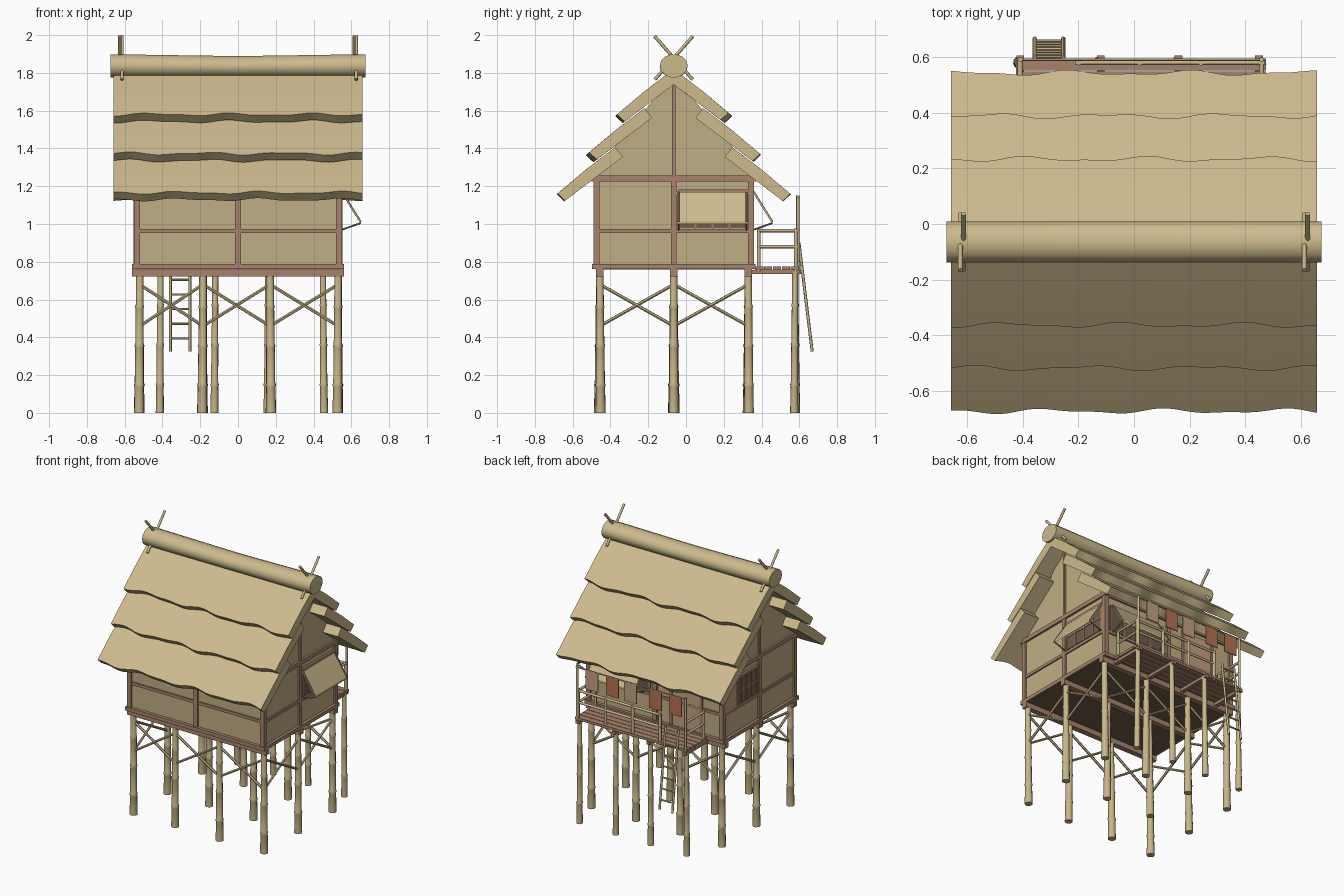
import bpy, bmesh, math, random
from mathutils import Vector

random.seed(4)
cube = bpy.data.objects.get("Cube")
if cube:
    bpy.data.objects.remove(cube, do_unlink=True)


def material(name, rgb):
    m = bpy.data.materials.new(name)
    m.use_nodes = True
    m.diffuse_color = (*rgb, 1)
    bsdf = m.node_tree.nodes["Principled BSDF"]
    bsdf.inputs["Base Color"].default_value = (*rgb, 1)
    bsdf.inputs["Roughness"].default_value = 0.9
    return m


THATCH = material("straw thatch", (0.61, 0.49, 0.27))
WALL = material("woven wall", (0.53, 0.42, 0.24))
BAMBOO = material("bamboo", (0.58, 0.47, 0.26))
WOOD = material("reddish wood", (0.38, 0.23, 0.15))
DARK = material("dark wood", (0.16, 0.11, 0.07))
CLOTH = material("orange cloth", (0.46, 0.17, 0.09))
TAN = material("tan cloth", (0.55, 0.36, 0.22))

MID = -0.065                     # y of the ridge
LEG_X = (-0.52, -0.185, 0.17, 0.53)
LEG_Y = (-0.456, MID, 0.33)


def finish(name, bm, mat, smooth=False):
    bmesh.ops.recalc_face_normals(bm, faces=bm.faces)
    me = bpy.data.meshes.new(name)
    bm.to_mesh(me)
    bm.free()
    me.materials.append(mat)
    ob = bpy.data.objects.new(name, me)
    bpy.context.collection.objects.link(ob)
    if smooth:
        bpy.ops.object.select_all(action='DESELECT')
        ob.select_set(True)
        bpy.context.view_layer.objects.active = ob
        bpy.ops.object.shade_smooth_by_angle(angle=math.radians(50))
    return ob


def loft(name, rings, mat, smooth=False):
    """Skin a list of equal-length point rings and cap both ends."""
    bm = bmesh.new()
    vs = [[bm.verts.new(p) for p in r] for r in rings]
    n = len(rings[0])
    for a, b in zip(vs, vs[1:]):
        for i in range(n):
            j = (i + 1) % n
            bm.faces.new((a[i], a[j], b[j], b[i]))
    bm.faces.new(vs[0])
    bm.faces.new(vs[-1])
    return finish(name, bm, mat, smooth)


def prism(name, pts, axis, lo, hi, mat):
    """Extrude a (horizontal, z) profile along x or y."""
    def place(t):
        return [(t, h, z) if axis == "x" else (h, t, z) for h, z in pts]
    return loft(name, [place(lo), place(hi)], mat)


def box(name, x, y, z, mat):
    return prism(name, [(x[0], z[0]), (x[1], z[0]), (x[1], z[1]), (x[0], z[1])], "y", y[0], y[1], mat)


def rod(name, a, b, radii, mat=BAMBOO, n=8):
    """Round pole from a to b; radii is one radius or a list of (position, radius)."""
    a, b = Vector(a), Vector(b)
    d = b - a
    u = d.orthogonal().normalized()
    v = d.normalized().cross(u)
    if not isinstance(radii, list):
        radii = [(0, radii), (1, radii)]
    angles = [math.tau * i / n for i in range(n)]
    rings = [[a + d * t + (u * math.cos(q) + v * math.sin(q)) * r for q in angles] for t, r in radii]
    return loft(name, rings, mat, True)


def bamboo_leg(name, x, y, top, r):
    """Tapered stem with swollen joints and a slight lean."""
    radii = [(0, r)]
    for t in (0.2, 0.48, 0.76):
        k = r * (1 - 0.25 * t)
        radii += [(t - 0.015, k * 0.95), (t, k * 1.1), (t + 0.015, k * 0.92)]
    radii.append((1, r * 0.75))
    lean = random.uniform(-0.006, 0.006)
    rod(name, (x + lean, y - lean, 0), (x, y, top), radii, n=10)


# Legs and cross braces
for x in LEG_X:
    for y in LEG_Y:
        bamboo_leg("house_leg", x, y, 0.74, 0.027)


def cross_brace(a, b):
    for lo, hi in ((0.46, 0.68), (0.68, 0.46)):
        rod("cross_brace", (*a, lo), (*b, hi), 0.009, n=6)


for y in (LEG_Y[0], LEG_Y[-1]):
    for x0, x1 in zip(LEG_X, LEG_X[1:]):
        cross_brace((x0, y), (x1, y))
for x in (LEG_X[0], LEG_X[-1]):
    for y0, y1 in zip(LEG_Y, LEG_Y[1:]):
        cross_brace((x, y0), (x, y1))

# Floor and floor beams
for y in LEG_Y:
    box("floor_beam", (-0.56, 0.56), (y - 0.02, y + 0.02), (0.723, 0.765), WOOD)
box("floor", (-0.545, 0.545), (-0.48, 0.35), (0.76, 0.786), DARK)
for y in (-0.48, 0.35):
    box("sill_long", (-0.56, 0.56), (y - 0.018, y + 0.018), (0.762, 0.788), WOOD)
for x in (-0.545, 0.545):
    box("sill_short", (x - 0.015, x + 0.015), (-0.498, 0.368), (0.762, 0.788), WOOD)

# Walls and gables
box("wall_body", (-0.54, 0.54), (-0.475, 0.345), (0.785, 1.25), WALL)
prism("gable_wall", [(MID - 0.44, 1.25), (MID + 0.44, 1.25), (MID, 1.79)], "x", -0.54, 0.54, WALL)

# Timber frame
for x in (-0.535, 0, 0.535):
    for y in (-0.475, 0.345):
        box("wall_post", (x - 0.016, x + 0.016), (y - 0.016, y + 0.016), (0.78, 1.25), WOOD)
for s in (-1, 1):
    x = s * 0.54
    box("side_post", (x - 0.012, x + 0.012), (MID - 0.014, MID + 0.014), (0.78, 1.25), WOOD)
    box("gable_post", (x - 0.01, x + 0.01), (MID - 0.01, MID + 0.01), (1.25, 1.79), WOOD)
    box("side_rail", (x - 0.01, x + 0.01), (-0.475, 0.345), (0.953, 0.974), WOOD)
    box("gable_beam", (x - 0.015, x + 0.015), (-0.5, 0.37), (1.226, 1.256), WOOD)
for y in (-0.475, 0.345):
    box("long_rail", (-0.535, 0.535), (y - 0.01, y + 0.01), (0.953, 0.974), WOOD)
    box("wall_plate", (-0.55, 0.55), (y - 0.014, y + 0.014), (1.226, 1.256), WOOD)

# Side windows: dark openings with lattice bars
for s in (-1, 1):
    x = s * 0.543
    lo, hi = (-0.04, 0.19) if s < 0 else (-0.04, 0.32)
    box("side_window_opening", (x - 0.004, x + 0.004), (lo, hi), (0.98, 1.17), DARK)
    box("window_head", (x - 0.012, x + 0.012), (lo, 0.33), (1.165, 1.183), WOOD)
    for i in range(5):
        y = lo + (hi - lo) * i / 4
        box("window_bar", (x - 0.008, x + 0.008), (y - 0.006, y + 0.006), (0.975, 1.17), WOOD)
    box("window_crossbar", (x - 0.008, x + 0.008), (lo, hi), (1.07, 1.08), WOOD)
box("window_shutter", (-0.552, -0.538), (0.2, 0.335), (0.975, 1.17), TAN)

# Back window and door
box("back_window_opening", (0.04, 0.5), (0.341, 0.349), (0.98, 1.17), DARK)
for i in range(5):
    x = 0.05 + 0.11 * i
    box("back_window_bar", (x - 0.006, x + 0.006), (0.342, 0.353), (0.975, 1.17), WOOD)
box("back_door", (-0.36, -0.14), (0.34, 0.354), (0.785, 1.2), TAN)
for x in (-0.37, -0.13):
    box("door_jamb", (x - 0.01, x + 0.01), (0.338, 0.36), (0.785, 1.22), WOOD)


# Propped awnings over the side and back windows
def awning(axis, wall, lo, hi):
    out = wall + 0.1
    prism("awning", [(wall, 1.16), (wall, 1.172), (out, 1.016), (out, 1.0)], axis, lo, hi, THATCH)
    for t in (lo + 0.01, hi - 0.01):
        def at(h, z):
            return (h, t, z) if axis == "y" else (t, h, z)
        rod("awning_edge", at(wall, 1.17), at(out, 1.01), 0.006, WOOD, 6)
        rod("awning_prop", at(wall, 0.97), at(out, 1.005), 0.005, WOOD, 6)


awning("y", 0.55, -0.05, 0.33)
prism_wall = 0.358
out = prism_wall + 0.1
prism("back_awning", [(prism_wall, 1.16), (prism_wall, 1.172), (out, 1.016), (out, 1.0)], "x", 0.08, 0.49, THATCH)
for x in (0.09, 0.48):
    rod("back_awning_edge", (x, prism_wall, 1.17), (x, out, 1.01), 0.006, WOOD, 6)
    rod("back_awning_prop", (x, prism_wall, 0.97), (x, out, 1.005), 0.005, WOOD, 6)

# Layered thatch with wavy lower edges
SLOPE = math.atan2(0.24, 0.30)
CS, SN = math.cos(SLOPE), math.sin(SLOPE)
for k in range(3):
    d0, z0 = 0.155 * k, 1.82 - 0.207 * k
    for s in (-1, 1):
        rings = []
        for i in range(45):
            x = -0.66 + 0.03 * i
            w = 0.009 * math.sin(15 * x + 2 * k + s) + 0.005 * math.sin(27 * x + k)
            tip = 0.384 + w
            section = ((0, 0), (tip * 0.5, 0.005), (tip, 0), (tip - 0.008, -0.055), (0, -0.065))
            rings.append([(x, MID + s * (d0 + a * CS + b * SN), z0 - a * SN + b * CS) for a, b in section])
        loft("thatch_layer", rings, THATCH, True)

# Ridge bundle and crossed poles
rings = []
for i in range(19):
    x = -0.675 + 0.075 * i
    k = 1 + 0.035 * math.cos(x * 5)
    rings.append([(x, MID + 0.074 * math.cos(q), 1.833 + 0.06 / k * math.sin(q) + 0.006 * abs(x))
                  for q in (math.tau * j / 14 for j in range(14))])
loft("ridge_bundle", rings, THATCH, True)
for x in (-0.62, 0.62):
    for s in (-1, 1):
        rod("ridge_pole", (x + s * 0.006, MID + s * 0.102, 1.995), (x + s * 0.006, MID - s * 0.1, 1.765), 0.009)

# Veranda deck on four posts
for x in (-0.41, -0.12, 0.16, 0.45):
    bamboo_leg("veranda_leg", x, 0.578, 0.75, 0.022)
    box("veranda_joist", (x - 0.014, x + 0.014), (0.33, 0.608), (0.735, 0.757), WOOD)
for i in range(5):
    y = 0.366 + 0.047 * i
    box("deck_plank", (-0.425, 0.475), (y, y + 0.043), (0.757, 0.775), WOOD)

# Veranda railing, with a gap for the ladder
for x in (-0.41, 0.46):
    rod("corner_post", (x, 0.592, 0.745), (x, 0.592, 1.15), 0.009)
    rod("inner_post", (x, 0.385, 0.75), (x, 0.385, 0.975), 0.01)
    for z in (0.88, 0.965):
        rod("end_rail", (x, 0.375, z), (x, 0.595, z), 0.009)
for x in (-0.2, 0.02, 0.24, 0.46):
    rod("rail_post", (x, 0.582, 0.75), (x, 0.582, 0.975), 0.011)
for z in (0.88, 0.965):
    rod("front_rail", (-0.21, 0.582, z), (0.47, 0.582, z), 0.009)

# Drying line with cloths
rod("drying_line", (-0.42, 0.592, 1.138), (0.47, 0.592, 1.138), 0.005, n=6)
for x, mat in ((0.34, TAN), (0.175, CLOTH), (0.03, TAN), (-0.17, CLOTH), (-0.33, CLOTH)):
    box("hanging_cloth", (x - 0.05, x + 0.05), (0.59, 0.596), (1.0, 1.142), mat)

# Ladder
LADDER_X = (-0.358, -0.255)
FOOT, HEAD = (0.668, 0.325), (0.598, 0.9)
for x in LADDER_X:
    rod("ladder_rail", (x, *FOOT), (x, *HEAD), 0.008)
for i in range(7):
    t = 0.12 + 0.135 * i
    y, z = (f + (h - f) * t for f, h in zip(FOOT, HEAD))
    rod("ladder_rung", (LADDER_X[0] - 0.008, y, z), (LADDER_X[1] + 0.008, y, z), 0.006, n=6)
